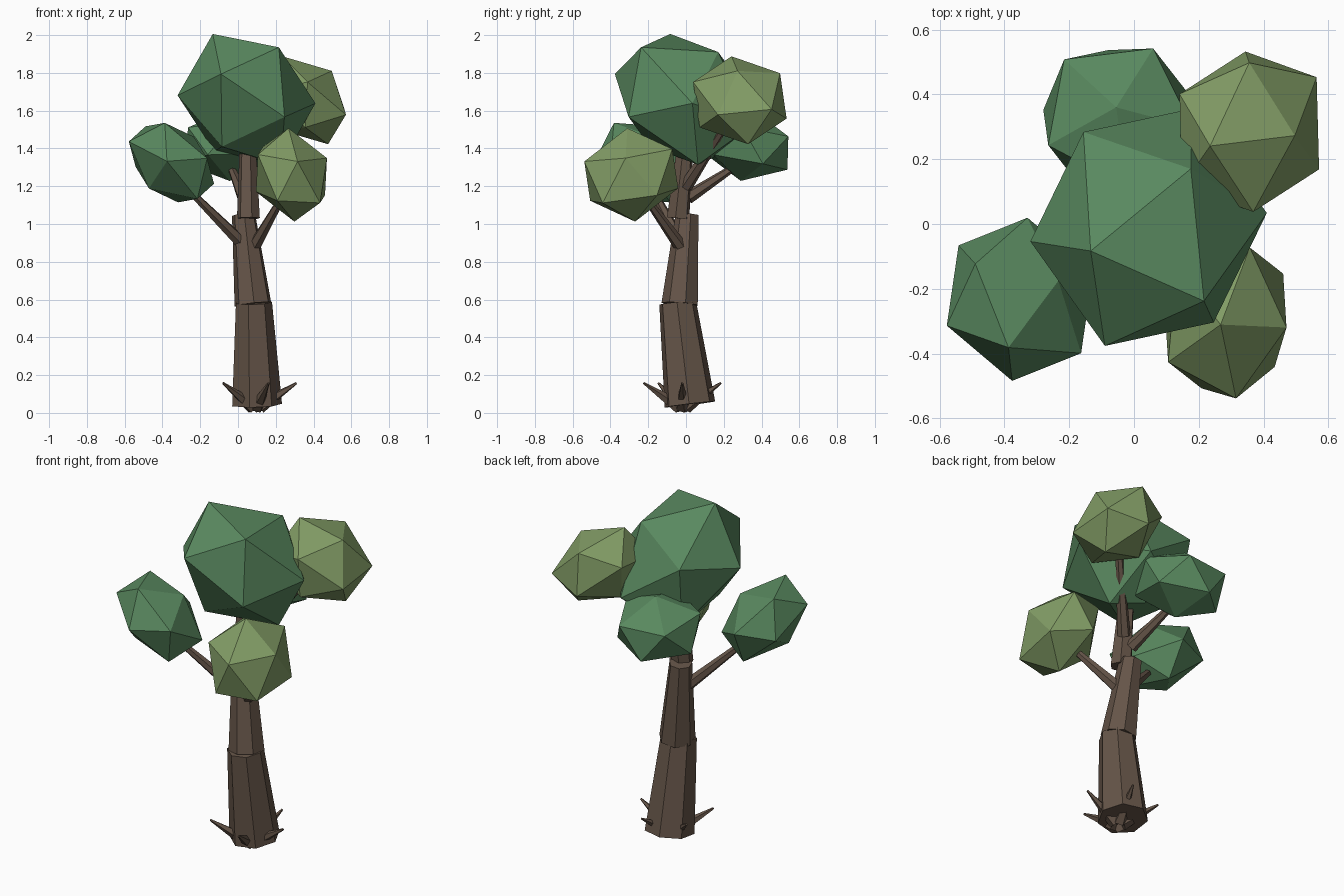
import bpy, bmesh, math
from mathutils import Vector, Matrix

if "Cube" in bpy.data.objects:
    bpy.data.objects.remove(bpy.data.objects["Cube"])


def material(name, rgb):
    m = bpy.data.materials.new(name)
    m.diffuse_color = (*rgb, 1)
    m.use_nodes = True
    m.node_tree.nodes["Principled BSDF"].inputs["Base Color"].default_value = m.diffuse_color
    return m


BARK = material("bark", (0.13, 0.09, 0.065))
DARK = material("dark_leaf", (0.10, 0.25, 0.115))
LIGHT = material("light_leaf", (0.22, 0.33, 0.13))


def finish(name, bm, mat):
    mesh = bpy.data.meshes.new(name)
    bm.to_mesh(mesh)
    bm.free()
    mesh.materials.append(mat)
    obj = bpy.data.objects.new(name, mesh)
    bpy.context.collection.objects.link(obj)
    return obj


def limb(name, start, end, r1, r2, sides=6, twist=0.0):
    """Tapered flat-sided limb between two points."""
    a, b = Vector(start), Vector(end)
    d = b - a
    bm = bmesh.new()
    bmesh.ops.create_cone(bm, cap_ends=True, segments=sides,
                          radius1=r1, radius2=r2, depth=d.length)
    rot = Vector((0, 0, 1)).rotation_difference(d.normalized()).to_matrix().to_4x4()
    bm.transform(Matrix.Translation((a + b) / 2) @ rot @ Matrix.Rotation(twist, 4, 'Z'))
    return finish(name, bm, BARK)


def foliage(name, centre, pole, ring, scale, mat):
    """Squashed icosahedron; pole = local z direction, ring = direction of local x."""
    z = Vector(pole).normalized()
    x = Vector(ring)
    x = (x - z * x.dot(z)).normalized()
    y = z.cross(x)
    rot = Matrix((x, y, z)).transposed().to_4x4()
    bm = bmesh.new()
    bmesh.ops.create_icosphere(bm, subdivisions=1, radius=1)
    bm.transform(Matrix.Translation(centre) @ rot @ Matrix.Diagonal((*scale, 1)))
    return finish(name, bm, mat)


# Trunk: three stacked, slightly misaligned segments
limb("trunk_lower", (0.095, 0.02, 0.045), (0.08, -0.045, 0.585), 0.138, 0.10, 7, 0.2)
limb("trunk_middle", (0.08, -0.03, 0.575), (0.03, 0.008, 1.05), 0.10, 0.063, 7, 0.5)
limb("trunk_upper", (0.055, -0.042, 1.03), (0.05, 0.01, 1.55), 0.062, 0.038, 6, 0.3)

# Branches reaching into the foliage
limb("branch_left", (0.03, -0.02, 0.89), (-0.32, -0.21, 1.24), 0.036, 0.014)
limb("branch_front_right", (0.08, -0.02, 0.87), (0.28, -0.27, 1.22), 0.036, 0.014)
limb("branch_back", (0.03, 0.01, 1.14), (-0.05, 0.30, 1.33), 0.036, 0.016)
limb("branch_back_right", (0.07, 0.0, 1.20), (0.34, 0.27, 1.62), 0.036, 0.016)

# Root spikes around the base
for i in range(5):
    a = math.radians(72 * i)
    u = Vector((math.cos(a), math.sin(a), 0))
    c = Vector((0.095, -0.02, 0))
    limb(f"root_{i + 1}", c + u * 0.02 + Vector((0, 0, 0.032)),
         c + u * 0.215 + Vector((0, 0, 0.158)), 0.038, 0.006, 5)

# Foliage clumps
foliage("crown", (0.045, -0.01, 1.66), (0.13, 0.18, 0.25),
        (0.135, 0.365, -0.13), (0.43, 0.37, 0.335), DARK)
foliage("foliage_left", (-0.3525, -0.2325, 1.325), (0.119, 0.057, 0.137),
        (0.2275, 0.0825, -0.105), (0.28, 0.265, 0.19), DARK)
foliage("foliage_back", (-0.05, 0.325, 1.415), (-0.005, 0.035, 0.185),
        (0.10, 0.20, 0.05), (0.26, 0.265, 0.19), DARK)
foliage("foliage_front_right", (0.283, -0.29, 1.26), (0.19, -0.03, 0.09),
        (0.10, 0.216, 0.15), (0.28, 0.255, 0.21), LIGHT)
foliage("foliage_back_right", (0.356, 0.285, 1.655), (0.14, -0.012, 0.155),
        (0.206, 0.175, -0.06), (0.285, 0.265, 0.21), LIGHT)
